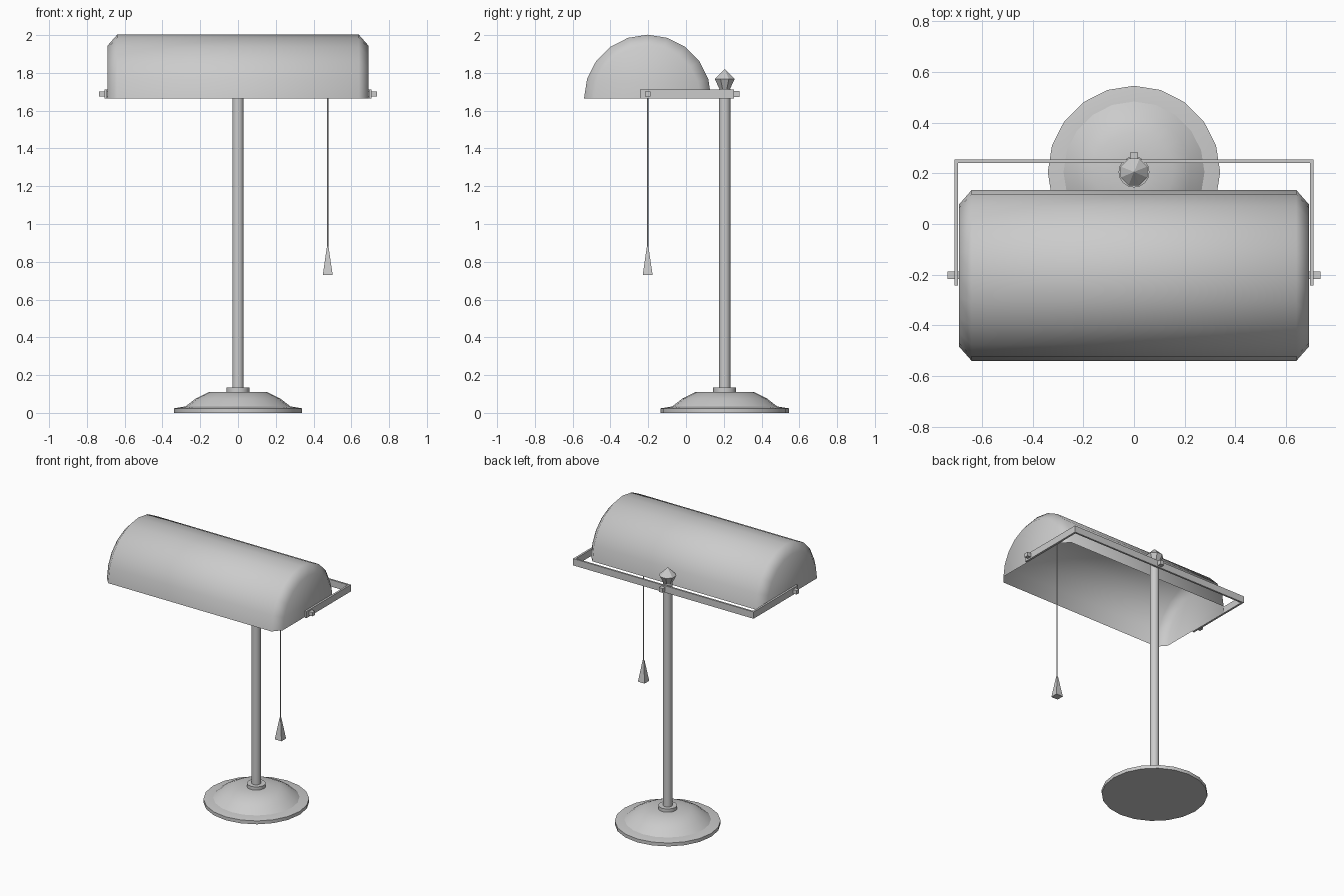
import bpy, bmesh
from math import cos, sin, pi, radians

cube = bpy.data.objects.get("Cube")
if cube:
    bpy.data.objects.remove(cube, do_unlink=True)

grey = bpy.data.materials.new("grey_metal")
grey.use_nodes = True
grey.diffuse_color = (0.6, 0.6, 0.6, 1)
grey.node_tree.nodes["Principled BSDF"].inputs["Base Color"].default_value = (0.6, 0.6, 0.6, 1)

POST_Y = 0.205
SHADE_Y, SHADE_Z = -0.203, 1.665


def finish(name, bm, smooth=None):
    bmesh.ops.recalc_face_normals(bm, faces=bm.faces)
    mesh = bpy.data.meshes.new(name)
    bm.to_mesh(mesh)
    bm.free()
    mesh.materials.append(grey)
    obj = bpy.data.objects.new(name, mesh)
    bpy.context.collection.objects.link(obj)
    if smooth:
        bpy.ops.object.select_all(action='DESELECT')
        obj.select_set(True)
        bpy.context.view_layer.objects.active = obj
        bpy.ops.object.shade_smooth_by_angle(angle=radians(smooth))
    return obj


def loft(bm, rings, closed=True):
    """Bridge successive rings of vertices with quads."""
    loops = [[bm.verts.new(p) for p in ring] for ring in rings]
    n = len(loops[0])
    for a, b in zip(loops, loops[1:]):
        for i in range(n if closed else n - 1):
            j = (i + 1) % n
            bm.faces.new((a[i], a[j], b[j], b[i]))
    bm.faces.new(loops[0])
    bm.faces.new(loops[-1])


def turned(name, profile, sides, x=0, y=POST_Y, turn=0, smooth=None):
    """Solid of revolution from (radius, height) pairs."""
    bm = bmesh.new()
    angles = [turn + 2 * pi * i / sides for i in range(sides)]
    loft(bm, [[(x + r * cos(a), y + r * sin(a), z) for a in angles] for r, z in profile])
    return finish(name, bm, smooth)


def box(name, low, high):
    bm = bmesh.new()
    bmesh.ops.create_cube(bm, size=1)
    for v in bm.verts:
        v.co = [l + (h - l) * (c + 0.5) for l, h, c in zip(low, high, v.co)]
    return finish(name, bm)


# Base, collar and post
turned("base_rim", [(0.34, 0), (0.34, 0.024), (0.278, 0.034)], 20, smooth=30)
turned("base_dome", [(0.278, 0.034), (0.225, 0.075), (0.155, 0.11), (0.05, 0.112)], 20, smooth=40)
turned("collar", [(0.061, 0.11), (0.061, 0.135)], 16, smooth=30)
turned("post", [(0.03, 0.12), (0.03, 1.715)], 16, smooth=30)

# Faceted finial
turned("finial", [(0.02, 1.7), (0.03, 1.715), (0.057, 1.767), (0.001, 1.82)], 8, turn=pi / 8)

# Half-round shade, open below, with chamfered ends
bm = bmesh.new()
arc = [pi * i / 10 for i in range(11)]
loft(bm, [[(x, SHADE_Y + r * cos(a), SHADE_Z + r * sin(a)) for a in arc]
          for x, r in ((-0.69, 0.28), (-0.64, 0.337), (0.64, 0.337), (0.69, 0.28))], closed=False)
finish("shade", bm, smooth=50)

# Bracket around the back of the shade
LOW, HIGH = 1.664, 1.712
box("bracket_back", (-0.708, 0.241, LOW), (0.708, 0.254, HIGH))
box("back_screw", (-0.015, 0.25, 1.673), (0.015, 0.282, 1.703))
for side, s in (("left", 1), ("right", -1)):
    xs = sorted((s * 0.694, s * 0.708))
    box(side + "_bracket_arm", (xs[0], -0.243, LOW), (xs[1], 0.254, HIGH))
    xs = sorted((s * 0.69, s * 0.736))
    box(side + "_pivot_screw", (xs[0], -0.217, 1.674), (xs[1], -0.188, 1.702))

# Pull cord with a tapered square weight
turned("pull_cord", [(0.004, 0.87), (0.004, 1.99)], 6, x=0.475, y=SHADE_Y)
turned("cord_weight", [(0.037, 0.73), (0.006, 0.88)], 4, x=0.475, y=SHADE_Y, turn=pi / 4)
